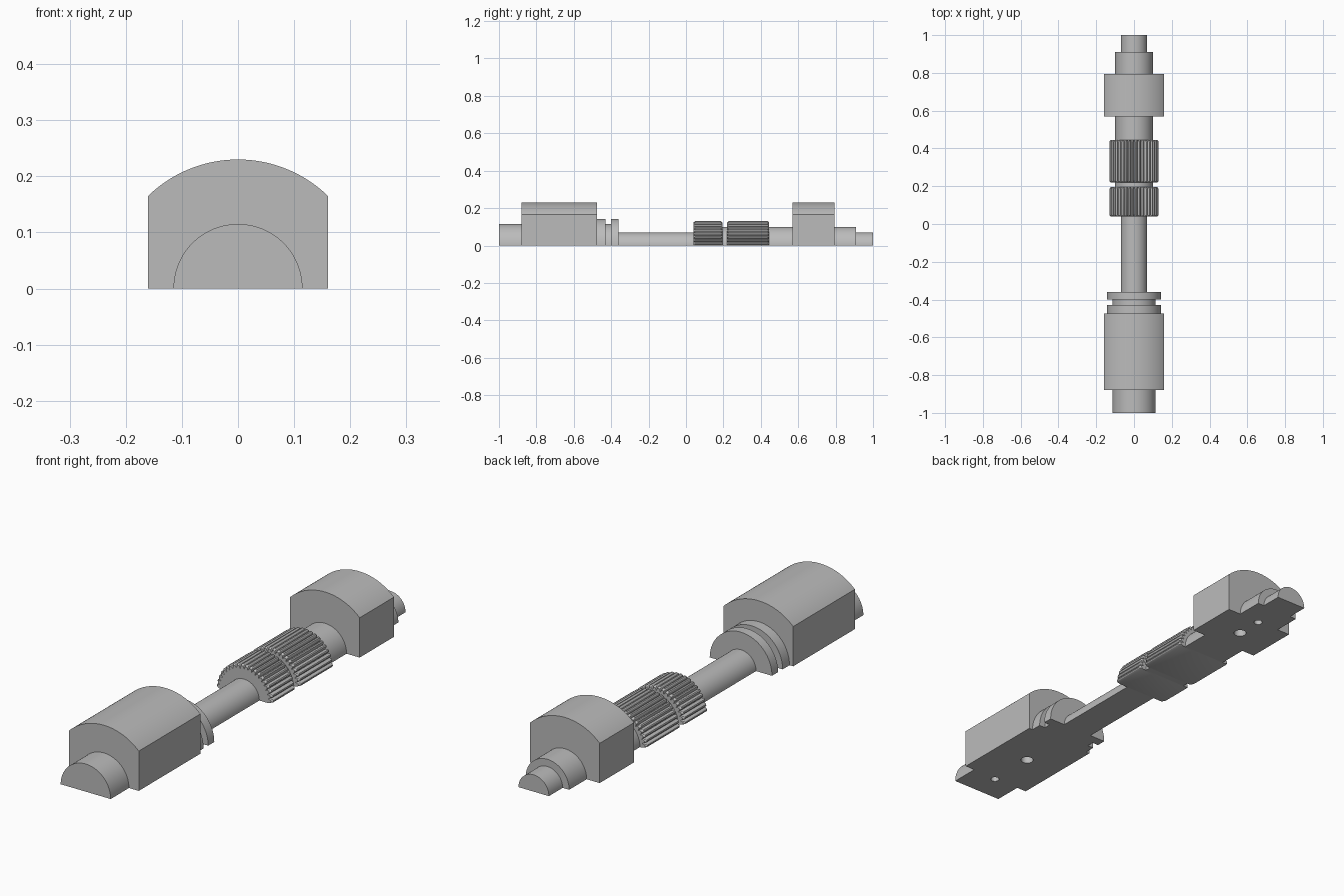
import bpy, bmesh
from math import sin, cos, pi, acos

if "Cube" in bpy.data.objects:
    bpy.data.objects.remove(bpy.data.objects["Cube"])

# Single plain metal colour
metal = bpy.data.materials.new("grey metal")
metal.use_nodes = True
grey = (0.5, 0.5, 0.5, 1)
metal.diffuse_color = grey
metal.node_tree.nodes["Principled BSDF"].inputs["Base Color"].default_value = grey


def arc(r, start=0.0, n=48):
    """Arc over the top from angle start to pi - start."""
    step = (pi - 2 * start) / n
    return [(r * cos(start + i * step), r * sin(start + i * step)) for i in range(n + 1)]


def block_profile(half, r):
    return [(half, 0)] + arc(r, acos(half / r), 32) + [(-half, 0)]


def knurl_profile(r, groove, teeth):
    pts = [(groove, 0)]
    step = pi / teeth
    for i in range(teeth):
        for f, rad in ((0.2, r - 0.003), (0.38, r), (0.62, r), (0.8, r - 0.003), (1, groove)):
            a = (i + f) * step
            pts.append((rad * cos(a), rad * sin(a)))
    return pts


def loft(name, profile, stations):
    """Carry an xz profile along y through (y, scale) stations and cap it."""
    bm = bmesh.new()
    rings = [[bm.verts.new((x * s, y, z * s)) for x, z in profile] for y, s in stations]
    n = len(profile)
    for a, b in zip(rings, rings[1:]):
        for i in range(n):
            j = (i + 1) % n
            bm.faces.new((a[i], a[j], b[j], b[i]))
    bm.faces.new(rings[0])
    bm.faces.new(rings[-1])
    bmesh.ops.recalc_face_normals(bm, faces=bm.faces)
    mesh = bpy.data.meshes.new(name)
    bm.to_mesh(mesh)
    bm.free()
    mesh.materials.append(metal)
    ob = bpy.data.objects.new(name, mesh)
    bpy.context.collection.objects.link(ob)
    return ob


# Plain half-round lengths of the shaft
parts = [loft(name, arc(r), [(y0, 1), (y1, 1)]) for name, r, y0, y1 in (
    ("front_journal", 0.115, -1, -0.88),
    ("inner_collar", 0.143, -0.475, -0.43),
    ("collar_groove", 0.115, -0.43, -0.40),
    ("outer_collar", 0.143, -0.40, -0.36),
    ("slim_shaft", 0.07, -0.36, 0.04),
    ("knurl_gap", 0.10, 0.195, 0.22),
    ("rear_neck", 0.10, 0.445, 0.57),
    ("rear_journal", 0.10, 0.795, 0.91),
    ("rear_tip", 0.07, 0.91, 1),
)]

# Flat-sided blocks with a round top
for name, y0, y1 in (("front_block", -0.88, -0.475), ("rear_block", 0.57, 0.795)):
    parts.append(loft(name, block_profile(0.16, 0.23), [(y0, 1), (y1, 1)]))

# Knurled grips with chamfered ends
for name, y0, y1 in (("short_knurl", 0.04, 0.195), ("long_knurl", 0.22, 0.445)):
    parts.append(loft(name, knurl_profile(0.13, 0.117, 20),
                      [(y0, 0.95), (y0 + 0.008, 1), (y1 - 0.008, 1), (y1, 0.95)]))

# Blind pin holes in the flat underside
for y, r, depth in ((-0.885, 0.017, 0.05), (-0.68, 0.025, 0.08),
                    (0.675, 0.025, 0.08), (0.79, 0.017, 0.05)):
    bpy.ops.mesh.primitive_cylinder_add(vertices=32, radius=r, depth=2 * depth, location=(0, y, 0))
    cutter = bpy.context.object
    cutter.name = "hole_cutter"
    cutter.hide_render = True
    cutter.data.materials.append(metal)
    for ob in parts:
        ys = [v.co.y for v in ob.data.vertices]
        if min(ys) < y + r and max(ys) > y - r:
            bpy.context.view_layer.objects.active = ob
            mod = ob.modifiers.new("pin_hole", "BOOLEAN")
            mod.operation = "DIFFERENCE"
            mod.solver = "EXACT"
            mod.object = cutter
            bpy.ops.object.modifier_apply(modifier=mod.name)
    bpy.data.objects.remove(cutter)

# Smooth the round surfaces, keep the edges crisp
bpy.ops.object.select_all(action="DESELECT")
for ob in parts:
    ob.select_set(True)
bpy.context.view_layer.objects.active = parts[0]
bpy.ops.object.shade_smooth_by_angle(angle=pi / 6)
